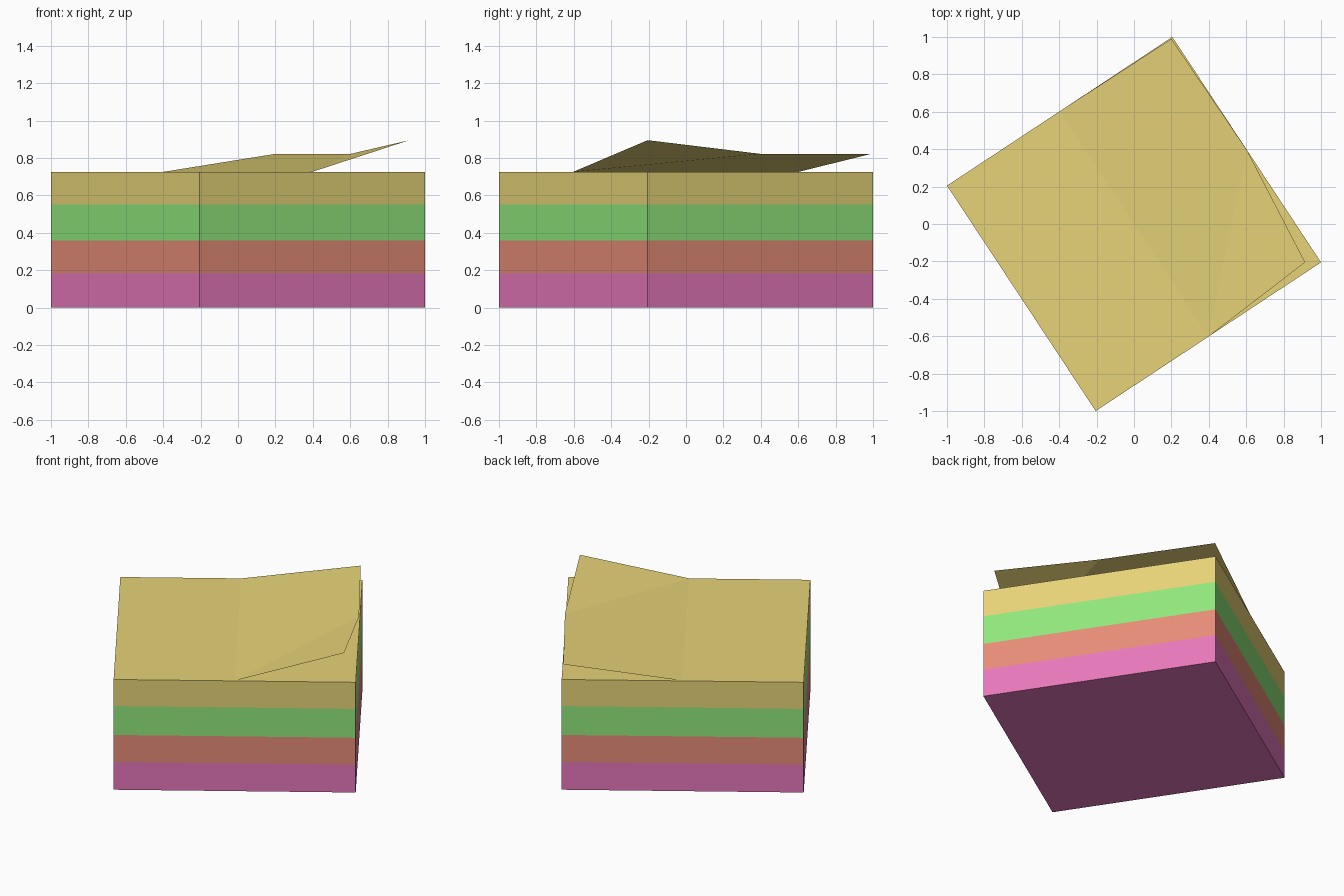
import bpy, bmesh
from mathutils import Vector

if "Cube" in bpy.data.objects:
    bpy.data.objects.remove(bpy.data.objects["Cube"])

def srgb(*rgb):
    f = lambda c: c / 12.92 if c <= 0.04045 else ((c + 0.055) / 1.055) ** 2.4
    return [f(c / 255) for c in rgb] + [1]

def material(name, *rgb):
    m = bpy.data.materials.new(name)
    m.diffuse_color = srgb(*rgb)
    m.use_nodes = True
    m.node_tree.nodes["Principled BSDF"].inputs["Base Color"].default_value = m.diffuse_color
    return m

PAPERS = [material("pink paper", 235, 122, 190), material("coral paper", 235, 143, 122),
          material("green paper", 145, 233, 125), material("yellow paper", 235, 215, 122)]
LEVELS = [0, 0.183, 0.36, 0.55, 0.725]        # heights of the colour bands
TOP = LEVELS[-1]
FRONT, RIGHT = Vector((-0.205, -1, 0)), Vector((1, -0.205, 0))
CORNERS = [FRONT, RIGHT, -FRONT, -RIGHT]      # turned square, counter-clockwise

def add_object(name, bm, mats):
    mesh = bpy.data.meshes.new(name)
    bm.to_mesh(mesh)
    bm.free()
    for m in mats:
        mesh.materials.append(m)
    ob = bpy.data.objects.new(name, mesh)
    bpy.context.collection.objects.link(ob)
    return ob

# Paper block: one prism, banded by height
bm = bmesh.new()
rings = [[bm.verts.new((c.x, c.y, z)) for c in CORNERS] for z in LEVELS]
bm.faces.new(rings[0][::-1])
for band, (lo, hi) in enumerate(zip(rings, rings[1:])):
    for i in range(4):
        j = (i + 1) % 4
        bm.faces.new((lo[i], lo[j], hi[j], hi[i])).material_index = band
bm.faces.new(rings[-1]).material_index = 3
add_object("paper_block", bm, PAPERS)

# Loose top sheet: 2 x 2 panels, back right side curling up
bm = bmesh.new()
at = lambda v, lift=0.001: bm.verts.new((v.x, v.y, TOP + lift))
front, left = at(FRONT), at(-RIGHT)
near_mid, back_mid = at((FRONT + RIGHT) / 2), at((-FRONT - RIGHT) / 2)
left_mid, centre = at((FRONT - RIGHT) / 2), at(Vector())
curl_mid = at((RIGHT - FRONT) / 2, 0.097)
curl_back = at(Vector((0.2, 0.99, 0)), 0.097)
curl_tip = at(Vector((0.915, -0.205, 0)), 0.17)
for face in [(front, near_mid, centre, left_mid), (left_mid, centre, back_mid, left),
             (centre, curl_mid, curl_back, back_mid), (centre, near_mid, curl_mid),
             (near_mid, curl_tip, curl_mid)]:
    bm.faces.new(face)
add_object("loose_top_sheet", bm, [PAPERS[3]])
